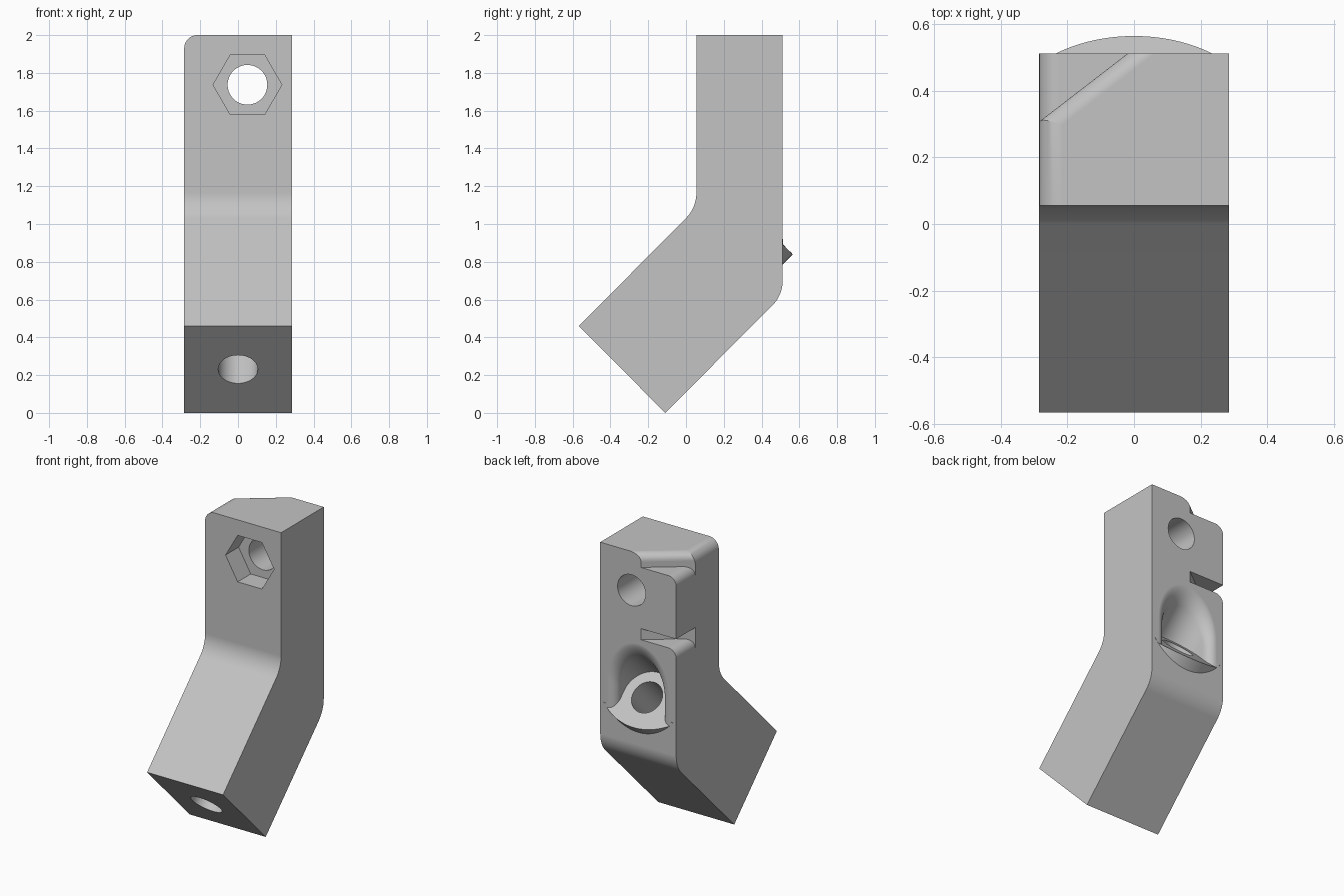
import bpy
import bmesh
from math import sin, cos, pi, radians, sqrt
from mathutils import Vector

cube = bpy.data.objects.get("Cube")
if cube:
    bpy.data.objects.remove(cube, do_unlink=True)

grey = bpy.data.materials.new("plain grey")
grey.use_nodes = True
tone = (0.55, 0.55, 0.55, 1)
grey.diffuse_color = tone
grey.node_tree.nodes["Principled BSDF"].inputs["Base Color"].default_value = tone

X, Y, Z = Vector((1, 0, 0)), Vector((0, 1, 0)), Vector((0, 0, 1))
AXIS = (Y + Z).normalized()      # direction of the lower leg
SLOPE = (Y - Z).normalized()     # across the lower leg
HALF, FRONT, BACK = 0.285, 0.055, 0.512


def arc(cx, cy, r, start, end, n=10):
    angles = [radians(start + (end - start) * i / n) for i in range(n + 1)]
    return [(cx + r * cos(a), cy + r * sin(a)) for a in angles]


def loft(name, rings, trim=None):
    """Solid through matching rings, optionally trimmed by (point, outward normal)."""
    bm = bmesh.new()
    loops = [[bm.verts.new(p) for p in ring] for ring in rings]
    for a, b in zip(loops, loops[1:]):
        for i in range(len(a)):
            j = (i + 1) % len(a)
            bm.faces.new((a[i], a[j], b[j], b[i]))
    bm.faces.new(loops[0])
    bm.faces.new(loops[-1])
    if trim:
        bmesh.ops.bisect_plane(bm, geom=bm.verts[:] + bm.edges[:] + bm.faces[:],
                               plane_co=trim[0], plane_no=trim[1], clear_outer=True)
        bmesh.ops.holes_fill(bm, edges=[e for e in bm.edges if e.is_boundary], sides=0)
    bmesh.ops.recalc_face_normals(bm, faces=bm.faces[:])
    mesh = bpy.data.meshes.new(name)
    bm.to_mesh(mesh)
    bm.free()
    mesh.materials.append(grey)
    obj = bpy.data.objects.new(name, mesh)
    bpy.context.collection.objects.link(obj)
    return obj


def prism(name, profile, origin, u, v, path, trim=None):
    base = [Vector(origin) + u * a + v * b for a, b in profile]
    return loft(name, [base, [p + path for p in base]], trim)


def combine(body, tool, operation="DIFFERENCE"):
    tool.hide_render = True
    mod = body.modifiers.new(tool.name, "BOOLEAN")
    mod.operation = operation
    mod.solver = "EXACT"
    mod.object = tool
    bpy.ops.object.select_all(action="DESELECT")
    bpy.context.view_layer.objects.active = body
    body.select_set(True)
    bpy.ops.object.modifier_apply(modifier=mod.name)
    bpy.data.objects.remove(tool, do_unlink=True)


def edge_rounder(name, origin, outward, path, r):
    """Cutter that rounds a top edge running along path."""
    profile = [(0.02, 0.05), (-r, 0.05)] + arc(-r, -r, r, 90, 0) + [(0.02, -r)]
    return prism(name, profile, origin, outward, Z, path)


# Bent bracket body
outline = [(FRONT, 2)] + arc(FRONT - 0.19, 1.165, 0.19, 0, -45)
outline += [(-0.567, 0.46), (-0.11, 0)]
outline += arc(BACK - 0.19, 0.702, 0.19, -45, 0) + [(BACK, 2)]
body = prism("bent_bracket", outline, (-HALF, 0, 0), Y, Z, X * 2 * HALF)

# Curved lip that sticks out of the back under the screw seat
seat = Vector((0, 0.4175, 0.9875))
lip = arc(0, -0.2, 0.409, 50, 130, 32)
combine(body, prism("seat_lip", lip, seat - AXIS * 0.1, X, SLOPE, AXIS * 0.12), "UNION")

# Screw pocket: U-shaped recess with a rounded rim, flat seat at the bottom
RIM, WIDTH = 0.06, 0.172
steps = [(0.2, 0)]
for i in range(9):
    a = pi / 2 * i / 8
    steps.append((BACK - RIM + RIM * sin(a), RIM * (1 - cos(a))))
steps += [(BACK + 0.003, 0.12), (0.65, 0.12)]
rings = []
for y, flare in steps:
    w = WIDTH + flare
    h = WIDTH * sqrt(2) + flare
    ring = [Vector((w * cos(pi * i / 32), y, y + 0.57 + h * sin(pi * i / 32))) for i in range(33)]
    rings.append(ring + [Vector((-w, y, 0.3)), Vector((w, y, 0.3))])
combine(body, loft("screw_pocket", rings, (seat, -AXIS)))

# Screw hole along the lower leg
circle = arc(0, 0, 0.105, 0, 360, 48)[:-1]
combine(body, prism("leg_hole", circle, (0, -0.45, 0.12), X, SLOPE, AXIS * 1.287))

# Cross hole and hexagonal nut recess in the upper leg
combine(body, prism("cross_hole", circle, (0.05, -0.1, 1.737), X, Z, Y * 0.8))
hexagon = arc(0, 0, 0.182, 0, 360, 6)[:-1]
combine(body, prism("nut_recess", hexagon, (0.05, -0.1, 1.737), X, Z, Y * (0.1 + FRONT + 0.14)))

# Rounded top edge on one side
combine(body, edge_rounder("side_rounding", (-HALF, -0.1, 2), -X, Y * 0.8, 0.07))

# Two corner notches with a diagonal inner wall
diagonal = Vector((-0.24, -0.185, 0)).normalized()
outward = Vector((diagonal.y, -diagonal.x, 0))
start = Vector((-0.02, BACK, 0))
for name, ceiling, floor in (("top_notch", 2.1, 1.91), ("strap_notch", 1.495, 1.42)):
    r = 0.06
    shape = [(-0.4, ceiling), (0.1, ceiling), (0.1, floor)]
    shape += arc(r - HALF, floor - r, r, 90, 180) + [(-0.4, floor - r)]
    combine(body, prism(name, shape, (0, 0.15, 0), X, Z, Y * 0.5, (start, -outward)))
combine(body, edge_rounder("diagonal_rounding", start - diagonal * 0.2 + Z * 2,
                           outward, diagonal * 0.8, 0.05))

# Smooth fillets with crisp edges
bpy.ops.object.select_all(action="DESELECT")
body.select_set(True)
bpy.context.view_layer.objects.active = body
bpy.ops.object.shade_smooth_by_angle(angle=radians(30))
normals = body.modifiers.new("even_shading", "WEIGHTED_NORMAL")
normals.keep_sharp = True
